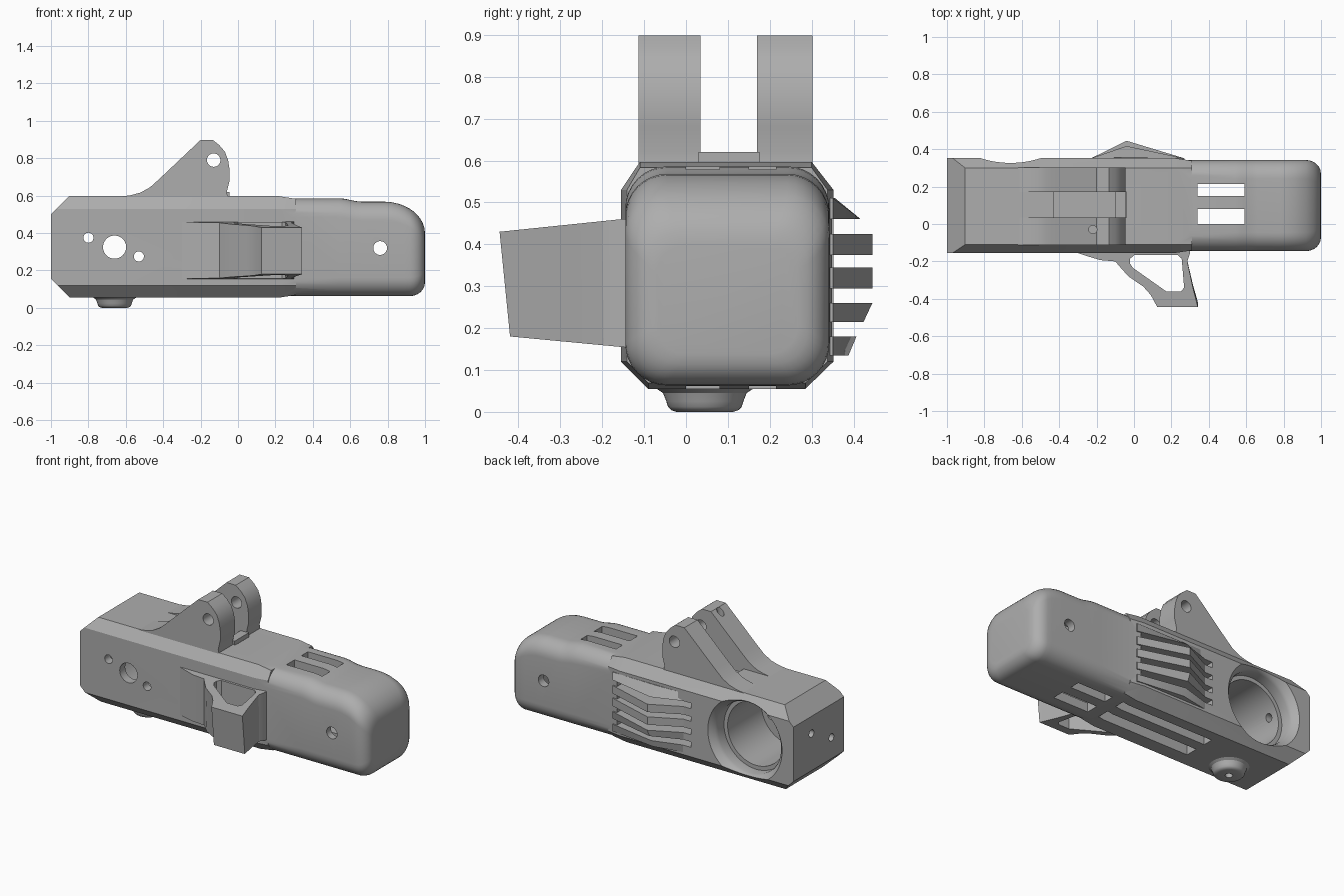
import bpy
import bmesh
import math

if "Cube" in bpy.data.objects:
    bpy.data.objects.remove(bpy.data.objects["Cube"], do_unlink=True)

GREY = (0.42, 0.42, 0.42, 1)
grey = bpy.data.materials.new("plain grey")
grey.use_nodes = True
grey.diffuse_color = GREY
grey.node_tree.nodes["Principled BSDF"].inputs["Base Color"].default_value = GREY


def loft(name, sections):
    """Skin a row of matching closed sections and cap both ends."""
    bm = bmesh.new()
    rows = [[bm.verts.new(p) for p in s] for s in sections]
    n = len(rows[0])
    for a, b in zip(rows, rows[1:]):
        for i in range(n):
            j = (i + 1) % n
            bm.faces.new((a[i], a[j], b[j], b[i]))
    bm.faces.new(rows[0])
    bm.faces.new(rows[-1])
    bmesh.ops.recalc_face_normals(bm, faces=bm.faces)
    mesh = bpy.data.meshes.new(name)
    bm.to_mesh(mesh)
    bm.free()
    mesh.materials.append(grey)
    obj = bpy.data.objects.new(name, mesh)
    bpy.context.collection.objects.link(obj)
    return obj


def place(axis, pos, u, v):
    return {"x": (pos, u, v), "y": (u, pos, v), "z": (u, v, pos)}[axis]


def prism(name, axis, start, end, profile):
    return loft(name, [[place(axis, p, u, v) for u, v in profile] for p in (start, end)])


def box(name, x0, x1, y0, y1, z0, z1):
    return prism(name, "z", z0, z1, [(x0, y0), (x1, y0), (x1, y1), (x0, y1)])


def lathe(name, axis, u, v, steps, n=48):
    """Round part: steps are (position along the axis, radius)."""
    turn = [math.tau * i / n for i in range(n)]
    return loft(name, [[place(axis, p, u + r * math.cos(a), v + r * math.sin(a))
                        for a in turn] for p, r in steps])


def combine(target, tool, operation="DIFFERENCE"):
    mod = target.modifiers.new("combine", "BOOLEAN")
    mod.operation = operation
    mod.solver = "EXACT"
    mod.object = tool
    bpy.context.view_layer.objects.active = target
    bpy.ops.object.modifier_apply(modifier=mod.name)
    bpy.data.objects.remove(tool, do_unlink=True)


def octagon(x, d):
    """Chamfered cross-section of the body, shrunk by d."""
    half = [(-0.155 + d, 0.12), (-0.155 + d, 0.53), (-0.11, 0.597 - d)]
    back = [(0.30, 0.597 - d), (0.352 - d, 0.53), (0.352 - d, 0.12)]
    return [(x, y, z) for y, z in half + back + [(0.285, 0.055 + d), (-0.09, 0.055 + d)]]


def nose_section(x):
    """Rounded rectangle that closes in towards the tip."""
    def drop(start, depth):
        t = max(0, (x - start) / (1 - start))
        return depth * (1 - math.sqrt(max(0, 1 - t * t)))
    step = min(1, max(0, (x - 0.54) / 0.12))
    side = drop(0.92, 0.075)
    y0, y1 = -0.145 + side, 0.342 - side
    z0 = 0.063 + side
    z1 = 0.586 - 0.018 * step * step * (3 - 2 * step) - drop(0.78, 0.17)
    r = 0.1 - 0.4 * side
    pts = []
    for k, (cy, cz) in enumerate([(y1 - r, z1 - r), (y0 + r, z1 - r),
                                  (y0 + r, z0 + r), (y1 - r, z0 + r)]):
        for i in range(9):
            a = math.pi / 2 * (k + i / 8)
            pts.append((x, cy + r * math.cos(a), cz + r * math.sin(a)))
    return pts


# Body with sloped end, joined to the rounded nose
body = loft("main_body", [octagon(-1, 0), octagon(0.22, 0), octagon(0.31, 0.014)])
for za, zb, zc in ((0.5, 0.6, 0.7), (0.155, 0.055, -0.045)):
    combine(body, prism("end_cut", "y", -0.5, 0.5, [(-1, za), (-0.8, zc), (-1.2, zc), (-1.2, za - (zb - za))]))
stations = [0.25, 0.54, 0.57, 0.60, 0.63, 0.66, 0.78, 0.82, 0.86, 0.89, 0.92,
            0.94, 0.96, 0.975, 0.987, 0.996, 1]
combine(body, loft("nose", [nose_section(x) for x in stations]), "UNION")

# Hollow interior, round rear pocket with a flared rim
combine(body, box("cavity", -0.40, 0.92, -0.10, 0.29, 0.12, 0.50))
combine(body, lathe("pocket", "y", -0.66, 0.325,
                    [(-0.10, 0.20), (0.24, 0.20), (0.2401, 0.225), (0.30, 0.225),
                     (0.32, 0.232), (0.34, 0.25), (0.36, 0.268)], 64))

# Holes in the front wall, the end and through the nose
for x, z, r in ((-0.80, 0.375, 0.027), (-0.66, 0.325, 0.062), (-0.53, 0.275, 0.027)):
    combine(body, lathe("wall_hole", "y", x, z, [(-0.3, r), (0, r)], 24))
for y, z in ((0.17, 0.39), (-0.03, 0.29)):
    combine(body, lathe("end_hole", "x", y, z, [(-1.1, 0.024), (-0.75, 0.024)], 24))
combine(body, lathe("nose_hole", "y", 0.76, 0.32, [(-0.3, 0.037), (0.5, 0.037)], 24))

# Slots: through the nose, and long ones underneath
for y0, y1 in ((0.0, 0.08), (0.15, 0.215)):
    combine(body, box("nose_slot", 0.34, 0.59, y0, y1, -0.1, 0.7))
    combine(body, box("belly_slot", -0.39, 0.26, y0, y1, -0.1, 0.2))

# Vent slots at the back
for z0, z1 in ((0.425, 0.46), (0.345, 0.375), (0.26, 0.295), (0.18, 0.215)):
    combine(body, box("vent_slot", -0.28, 0.24, 0.25, 0.5, z0, z1))

# Shallow channel between the hinge lugs
combine(body, box("channel", -0.43, -0.04, 0.035, 0.17, 0.572, 0.7))

# Cooling fins
for z0, z1, p0, p1 in ((0.46, 0.51, 0.417, 0.356), (0.375, 0.425, 0.445, 0.445),
                       (0.295, 0.345, 0.445, 0.445), (0.215, 0.26, 0.424, 0.445),
                       (0.135, 0.18, 0.388, 0.407)):
    loft("cooling_fin", [[(-0.23, 0.34, z), (-0.23, 0.351, z), (-0.04, p, z),
                          (0.27, 0.351, z), (0.27, 0.34, z)] for z, p in ((z0, p0), (z1, p1))])

# Hinge lugs
lug_profile = [(-0.62, 0.596), (-0.57, 0.603), (-0.52, 0.617), (-0.47, 0.645), (-0.42, 0.69),
               (-0.20, 0.898), (-0.135, 0.898), (-0.10, 0.87), (-0.07, 0.835), (-0.053, 0.79),
               (-0.045, 0.74), (-0.045, 0.68), (-0.06, 0.62), (-0.05, 0.57), (-0.6, 0.57)]
for name, y0, y1 in (("front_hinge_lug", -0.113, 0.035), ("back_hinge_lug", 0.17, 0.302)):
    lug = prism(name, "y", y0, y1, lug_profile)
    combine(lug, lathe("pin_hole", "y", -0.13, 0.79, [(-0.3, 0.036), (0.5, 0.036)], 24))
    if y0 < 0:
        combine(lug, lathe("set_hole", "z", -0.22, -0.03, [(0.8, 0.022), (1, 0.022)], 16))
box("hinge_stop", -0.10, -0.045, 0.03, 0.175, 0.56, 0.62)

# Hand guard on the front, thinner towards its outer edge
guard_profile = [(-0.30, -0.13), (-0.30, -0.155), (-0.24, -0.175), (-0.18, -0.193), (-0.10, -0.2),
                 (-0.07, -0.235), (-0.03, -0.28), (0.05, -0.335), (0.09, -0.38), (0.125, -0.445),
                 (0.342, -0.445), (0.315, -0.34), (0.285, -0.2), (0.30, -0.155), (0.30, -0.13)]


def guard_section(top):
    pts = []
    for x, y in guard_profile:
        t = (-0.155 - y) / 0.29
        pts.append((x, y, 0.46 - 0.03 * t) if top else (x, y + 0.025 * t, 0.155 + 0.025 * t))
    return pts


guard = loft("hand_guard", [guard_section(False), guard_section(True)])
combine(guard, prism("guard_opening", "z", 0, 0.7,
                     [(-0.02, -0.185), (0.0, -0.167), (0.235, -0.167), (0.255, -0.185),
                      (0.268, -0.34), (0.25, -0.362), (0.175, -0.362), (0.08, -0.295),
                      (-0.005, -0.235), (-0.022, -0.21)]))

# Round foot underneath with a small hole
foot = lathe("foot", "z", -0.66, 0.045,
             [(0.07, 0.118), (0.055, 0.115), (0.045, 0.10), (0.025, 0.092),
              (0.012, 0.088), (0.004, 0.08), (0, 0.068)])
combine(foot, lathe("foot_hole", "z", -0.66, 0.045, [(-0.1, 0.022), (0.05, 0.022)], 24))

# Smooth the rounded surfaces, keep the edges sharp
for obj in bpy.context.scene.objects:
    if obj.type == "MESH":
        bpy.ops.object.select_all(action="DESELECT")
        obj.select_set(True)
        bpy.context.view_layer.objects.active = obj
        bpy.ops.object.shade_smooth_by_angle(angle=math.radians(28))
